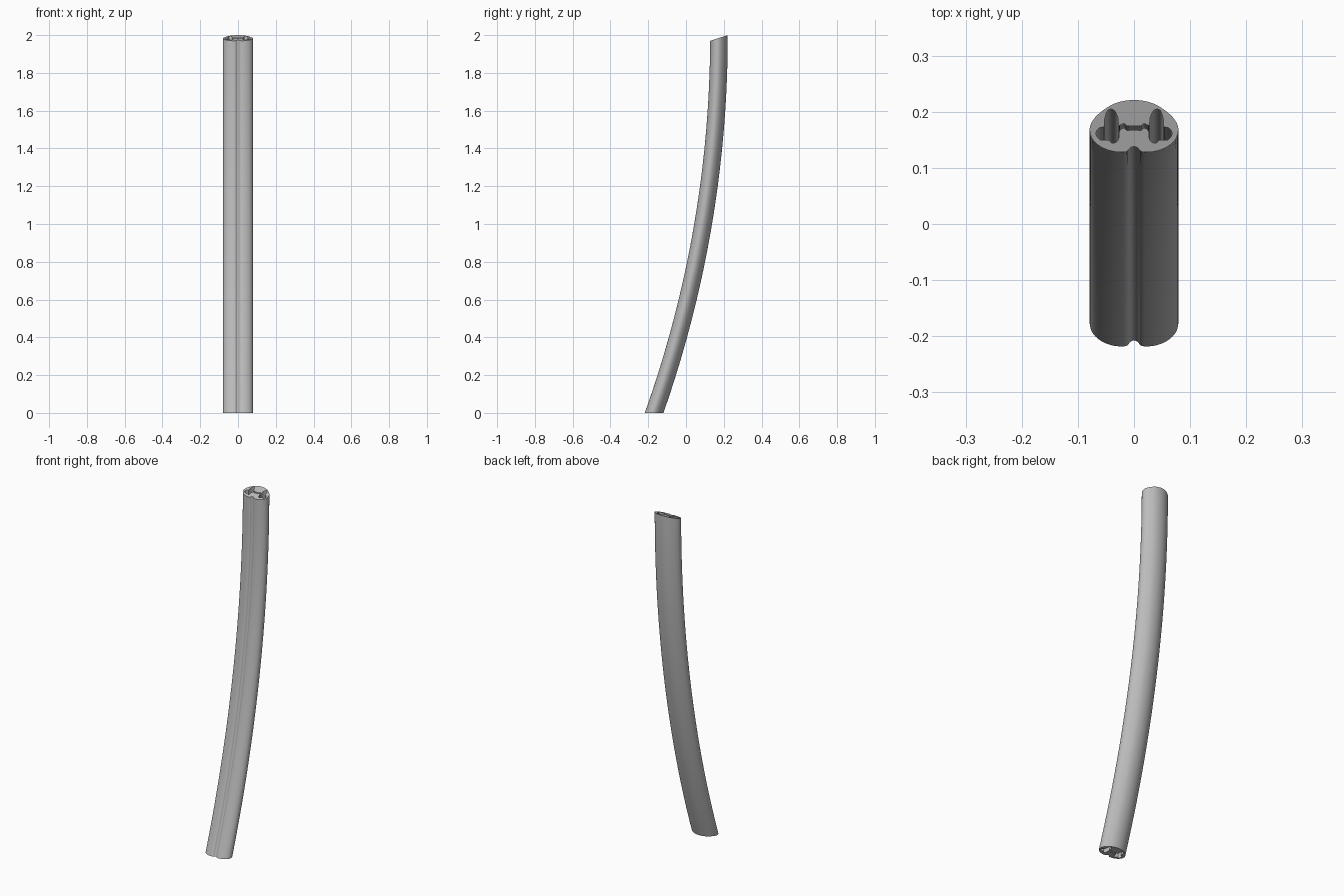
import bpy, bmesh, math
from mathutils import Vector

cube = bpy.data.objects.get("Cube")
if cube:
    bpy.data.objects.remove(cube, do_unlink=True)

# Bend: arc in the YZ plane, measured at the front edge of the strip
RADIUS, CENTRE_Y, CENTRE_Z, STEPS = 5.95, -5.822, 2.0, 48
TOP_FRONT, TOP_SLOPE = 1.97, 0.32


def closed_profile(half, samples=4):
    """Mirror a half outline (x, depth) across x = 0 and smooth it."""
    pts = [Vector(p) for p in half]
    pts += [Vector((-p.x, p.y)) for p in reversed(pts[1:-1])]
    n, out = len(pts), []
    for i in range(n):
        a, b, c, d = (pts[(i + k) % n] for k in (-1, 0, 1, 2))
        for s in range(samples):
            t = s / samples
            out.append(0.5 * (2 * b + (c - a) * t + (2 * a - 5 * b + 4 * c - d) * t ** 2
                              + (3 * b - a - 3 * c + d) * t ** 3))
    return out


def bent_point(p, t):
    """Place a profile point at fraction t from the base to the cut top."""
    r = RADIUS + p.y
    low = math.asin(-CENTRE_Z / r)
    high = math.asin((TOP_FRONT + TOP_SLOPE * p.y - CENTRE_Z) / r)
    a = low + (high - low) * t
    return (p.x, CENTRE_Y + r * math.cos(a), max(0, CENTRE_Z + r * math.sin(a)))


# Outer skin with a front groove, and the hollow core with two slots
outer = closed_profile([(0, .010), (.006, .008), (.012, .002), (.021, 0), (.040, .002),
                        (.060, .010), (.074, .023), (.079, .039), (.075, .054),
                        (.061, .070), (.034, .087), (0, .093)])
core = closed_profile([(0, .040), (.012, .039), (.018, .043), (.026, .038), (.028, .022),
                       (.038, .016), (.046, .022), (.060, .022), (.068, .033),
                       (.062, .043), (.053, .046), (.052, .060), (.046, .075),
                       (.036, .075), (.029, .062), (.027, .048), (.018, .051),
                       (.012, .047), (0, .047)])

bm = bmesh.new()
ends = {0: [], STEPS: []}
for profile in (outer, core):
    rings = [[bm.verts.new(bent_point(p, i / STEPS)) for p in profile]
             for i in range(STEPS + 1)]
    n = len(profile)
    for low, high in zip(rings, rings[1:]):
        for j in range(n):
            k = (j + 1) % n
            bm.faces.new((low[j], low[k], high[k], high[j])).smooth = True
    for i in ends:
        ends[i] += [bm.edges.get((rings[i][j], rings[i][(j + 1) % n])) for j in range(n)]

# End caps around the hollow core
for edges in ends.values():
    bmesh.ops.triangle_fill(bm, edges=edges, use_beauty=True)
bmesh.ops.recalc_face_normals(bm, faces=bm.faces)

mesh = bpy.data.meshes.new("curved_strip")
bm.to_mesh(mesh)
bm.free()
strip = bpy.data.objects.new("curved_strip", mesh)
bpy.context.collection.objects.link(strip)

grey = bpy.data.materials.new("plain grey")
grey.use_nodes = True
colour = (0.5, 0.5, 0.5, 1)
grey.diffuse_color = colour
grey.node_tree.nodes["Principled BSDF"].inputs["Base Color"].default_value = colour
mesh.materials.append(grey)

bpy.context.view_layer.objects.active = strip
strip.select_set(True)
bpy.ops.object.shade_smooth_by_angle(angle=math.radians(40))
